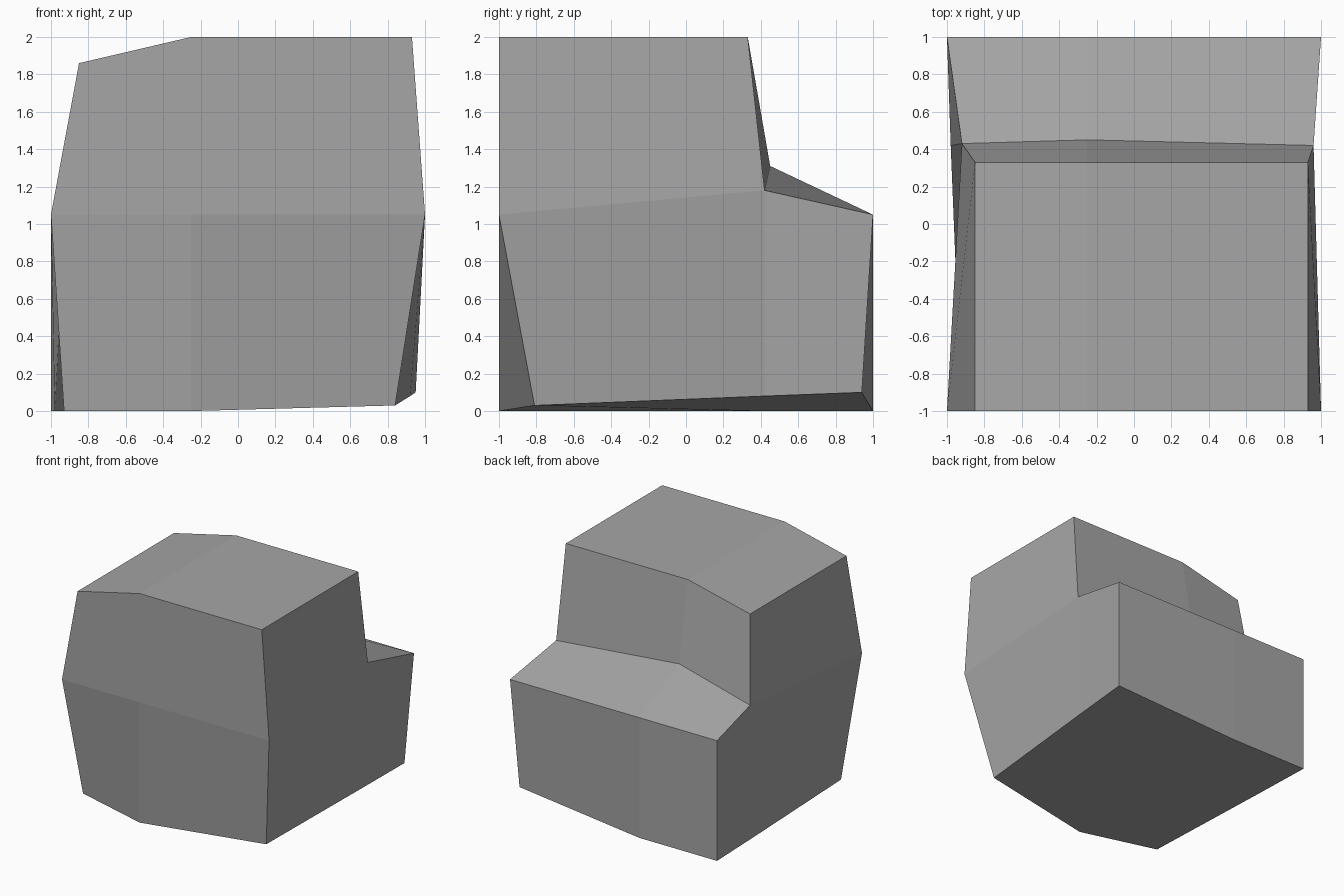
import bpy
import bmesh

default_cube = bpy.data.objects.get("Cube")
if default_cube:
    bpy.data.objects.remove(default_cube, do_unlink=True)


def flat_material(name, colour):
    material = bpy.data.materials.new(name)
    material.use_nodes = True
    material.diffuse_color = colour
    shader = next(n for n in material.node_tree.nodes if n.type == "BSDF_PRINCIPLED")
    shader.inputs["Base Color"].default_value = colour
    shader.inputs["Roughness"].default_value = 0.8
    return material


# Stepped outlines, each running: front foot, front waist, front top, back top,
# step corner, back waist, back foot, underside
right_outline = [(-.93, -.81, 0), (-1, -1, 1.05), (-.85, -1, 1.86), (-.85, .33, 1.86),
                 (-.92, .43, 1.12), (-1, 1, 1.05), (-1, 1, 0), (-.98, .42, 0)]
ridge_outline = [(-.25, y, z) for y, z in [(-1, 0), (-1, 1.05), (-1, 2), (.33, 2),
                                           (.45, 1.31), (1, 1.05), (1, 0), (.42, 0)]]
left_outline = [(.84, -.81, .03), (1, -1, 1.05), (.93, -1, 2), (.93, .33, 2),
                (.96, .42, 1.18), (1, 1, 1.05), (.95, .94, .1), (.92, .42, .08)]

bm = bmesh.new()
sections = [[bm.verts.new(point) for point in outline]
            for outline in (right_outline, ridge_outline, left_outline)]

# Skin joining neighbouring outlines
for first, second in zip(sections, sections[1:]):
    for i in range(len(first)):
        j = (i + 1) % len(first)
        bm.faces.new((first[i], first[j], second[j], second[i]))

# Side walls: lower panel, upper panel and rear panel folded around the step
for side in (sections[0], sections[-1]):
    for panel in ((0, 1, 4, 7), (1, 2, 3, 4), (7, 4, 5, 6)):
        bm.faces.new([side[i] for i in panel])

bmesh.ops.recalc_face_normals(bm, faces=bm.faces[:])

mesh = bpy.data.meshes.new("stepped_block")
bm.to_mesh(mesh)
bm.free()
mesh.materials.append(flat_material("stone grey", (0.38, 0.38, 0.38, 1)))
block = bpy.data.objects.new("stepped_block", mesh)
bpy.context.collection.objects.link(block)
